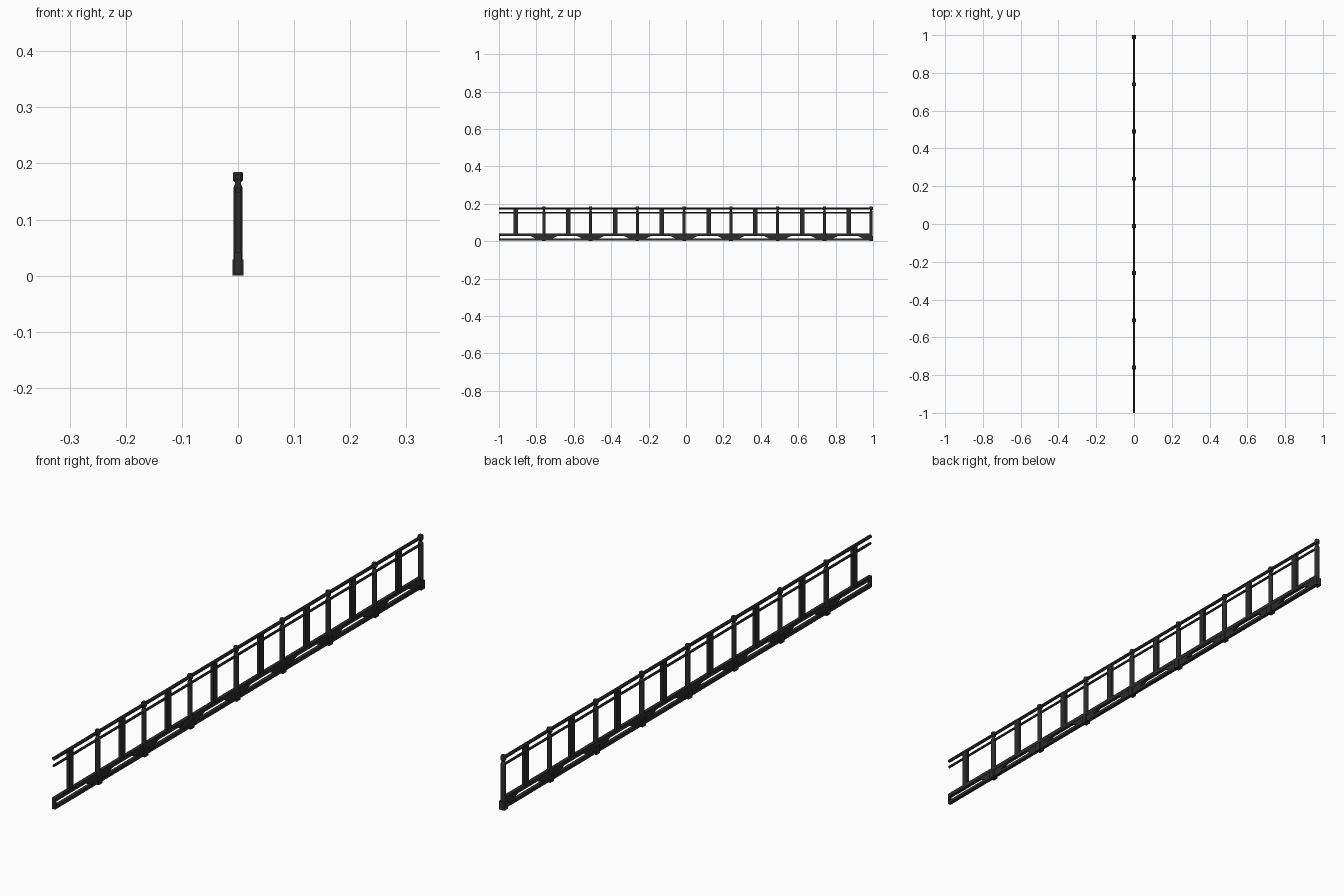
import bpy, bmesh, math

if "Cube" in bpy.data.objects:
    bpy.data.objects.remove(bpy.data.objects["Cube"])

dark = bpy.data.materials.new("dark_iron")
dark.diffuse_color = (0.025, 0.025, 0.027, 1)
dark.use_nodes = True
dark.node_tree.nodes["Principled BSDF"].inputs["Base Color"].default_value = dark.diffuse_color

POSTS = [0.99 - 0.25 * k for k in range(8)]
START = -1.0


def finish(name, bm):
    bmesh.ops.recalc_face_normals(bm, faces=bm.faces)
    me = bpy.data.meshes.new(name)
    bm.to_mesh(me)
    bm.free()
    me.materials.append(dark)
    ob = bpy.data.objects.new(name, me)
    bpy.context.collection.objects.link(ob)
    return ob


def add_box(bm, y0, y1, z0, z1, hx):
    v = bmesh.ops.create_cube(bm, size=1)["verts"]
    for p in v:
        p.co = (p.co.x * 2 * hx, (y0 + y1) / 2 + p.co.y * (y1 - y0),
                (z0 + z1) / 2 + p.co.z * (z1 - z0))


def add_prism(bm, outline, hx):
    # extrude a (y, z) outline through the fence thickness
    f = bm.faces.new([bm.verts.new((-hx, y, z)) for y, z in outline])
    ext = bmesh.ops.extrude_face_region(bm, geom=[f])["geom"]
    for g in ext:
        if isinstance(g, bmesh.types.BMVert):
            g.co.x = hx


def add_lathe(bm, y, profile, n=12):
    rings = [[bm.verts.new((r * math.cos(math.tau * (i + .5) / n),
                            y + r * math.sin(math.tau * (i + .5) / n), z))
              for i in range(n)] for r, z in profile]
    for a, b in zip(rings, rings[1:]):
        for i in range(n):
            bm.faces.new((a[i], a[(i + 1) % n], b[(i + 1) % n], b[i]))
    bm.faces.new(rings[0])
    bm.faces.new(rings[-1])


def rail(name, z, r, n=8):
    bm = bmesh.new()
    rings = [[bm.verts.new((r * math.cos(math.tau * (i + .5) / n), y,
                            z + r * math.sin(math.tau * (i + .5) / n)))
              for i in range(n)] for y in (START, POSTS[0])]
    for i in range(n):
        j = (i + 1) % n
        bm.faces.new((rings[0][i], rings[0][j], rings[1][j], rings[1][i]))
    bm.faces.new(rings[0])
    bm.faces.new(rings[1])
    finish(name, bm)


# Handrails
rail("top_rail", 0.176, 0.006)
rail("second_rail", 0.152, 0.0045)

# Bottom bars
for name, z0, z1 in (("sill_bar", 0.003, 0.014), ("kick_bar", 0.029, 0.042)):
    bm = bmesh.new()
    add_box(bm, START, POSTS[0], z0, z1, 0.006)
    finish(name, bm)

# Posts: square foot, round shaft, neck and cap
for k, y in enumerate(POSTS):
    bm = bmesh.new()
    add_box(bm, y - 0.01, y + 0.01, 0, 0.029, 0.01)
    add_lathe(bm, y, [(0.0085, 0.029), (0.0085, 0.157), (0.0055, 0.163), (0.0055, 0.166),
                      (0.009, 0.17), (0.009, 0.182), (0.0075, 0.185)])
    finish(f"post_{k}", bm)

# Gusset plates on both sides of each post
bm = bmesh.new()
for y in POSTS:
    for s in (-1, 1):
        if y + s * 0.08 > 1:
            continue
        add_prism(bm, [(y, 0.012), (y + s * 0.04, 0.012),
                       (y + s * 0.078, 0.031), (y, 0.031)], 0.005)
add_box(bm, START, START + 0.006, 0.003, 0.042, 0.006)
finish("gusset_plates", bm)

# Flat uprights halfway between posts
bm = bmesh.new()
for y in [p - 0.119 for p in POSTS[:-1]] + [-0.91]:
    add_box(bm, y - 0.012, y + 0.012, 0.035, 0.174, 0.005)
finish("middle_uprights", bm)
